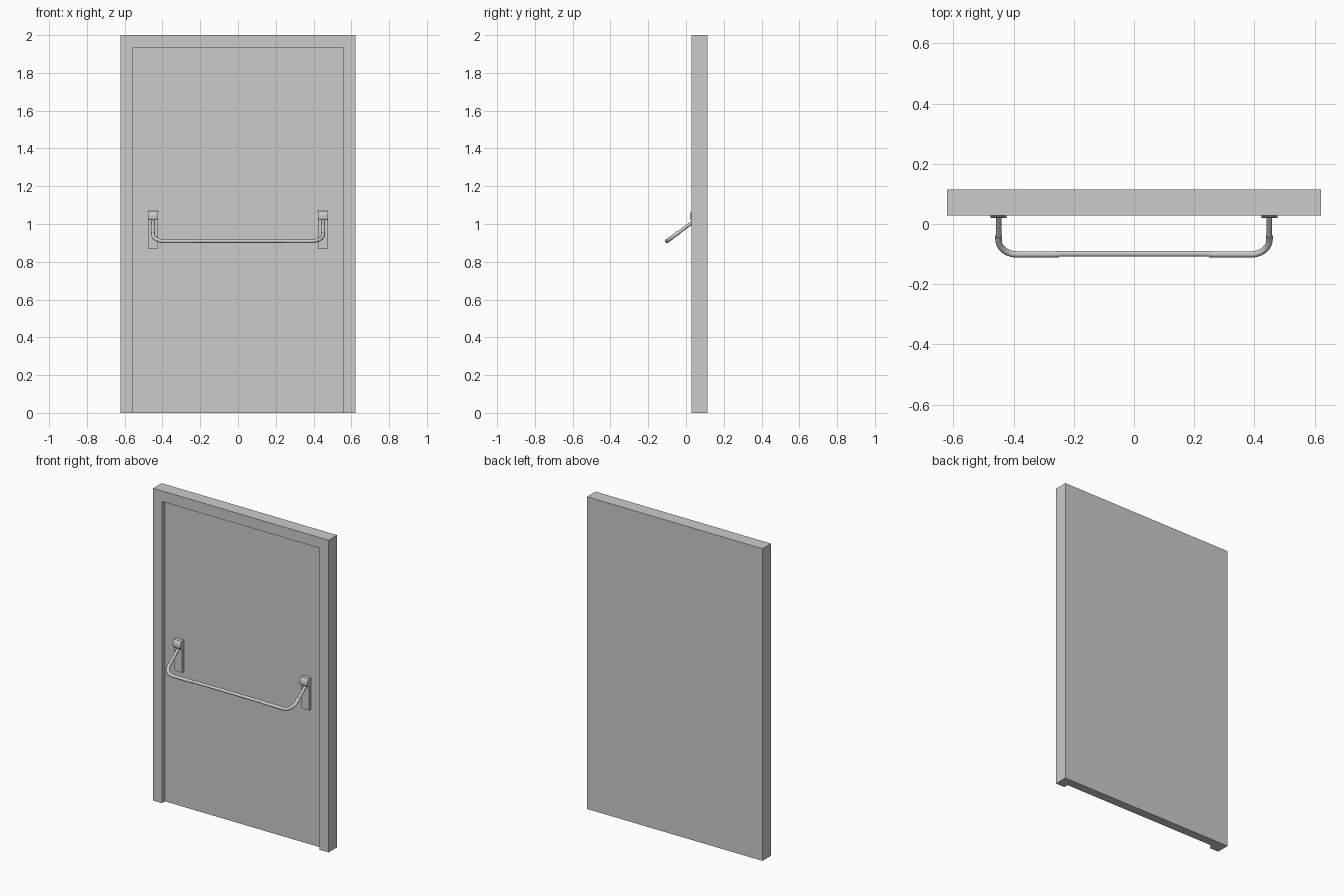
import bpy, bmesh, math
from mathutils import Vector

if "Cube" in bpy.data.objects:
    bpy.data.objects.remove(bpy.data.objects["Cube"])


def box(name, lo, hi):
    bpy.ops.mesh.primitive_cube_add(size=1, location=[(a + b) / 2 for a, b in zip(lo, hi)])
    ob = bpy.context.object
    ob.name = name
    ob.scale = [b - a for a, b in zip(lo, hi)]
    bpy.ops.object.transform_apply(location=True, rotation=False, scale=True)
    return ob


def profile_x(name, pts, x0, x1):
    """Extrude a closed (y, z) profile along x."""
    bm = bmesh.new()
    face = bm.faces.new([bm.verts.new((x0, y, z)) for y, z in pts])
    ext = bmesh.ops.extrude_face_region(bm, geom=[face])
    bmesh.ops.translate(bm, vec=(x1 - x0, 0, 0),
                        verts=[g for g in ext["geom"] if isinstance(g, bmesh.types.BMVert)])
    bmesh.ops.recalc_face_normals(bm, faces=bm.faces)
    me = bpy.data.meshes.new(name)
    bm.to_mesh(me)
    bm.free()
    ob = bpy.data.objects.new(name, me)
    bpy.context.collection.objects.link(ob)
    return ob


def tube(name, pts, radius):
    """Capped round tube along a path, turned into a smooth mesh."""
    cu = bpy.data.curves.new(name, "CURVE")
    cu.dimensions = "3D"
    cu.bevel_depth = radius
    cu.bevel_resolution = 4
    cu.use_fill_caps = True
    sp = cu.splines.new("POLY")
    sp.points.add(len(pts) - 1)
    for p, q in zip(sp.points, pts):
        p.co = (*q, 1)
    ob = bpy.data.objects.new(name, cu)
    bpy.context.collection.objects.link(ob)
    bpy.ops.object.select_all(action="DESELECT")
    ob.select_set(True)
    bpy.context.view_layer.objects.active = ob
    bpy.ops.object.convert(target="MESH")
    bpy.ops.object.shade_smooth_by_angle(angle=math.radians(40))
    return bpy.context.object


# Door leaf and frame in one slab, with the leaf recessed on the front
FRONT, LEAF, BACK = 0.028, 0.058, 0.114
door = box("door_and_frame", (-0.622, FRONT, 0), (0.622, BACK, 2))
cutter = box("recess_cutter", (-0.558, -0.1, -0.1), (0.558, LEAF, 1.932))
cutter.hide_render = True
mod = door.modifiers.new("recess", "BOOLEAN")
mod.operation = "DIFFERENCE"
mod.object = cutter
mod.solver = "EXACT"
bpy.context.view_layer.objects.active = door
bpy.ops.object.modifier_apply(modifier=mod.name)
bpy.data.objects.remove(cutter)

# Push bar layout: arms slope forward and down to the bar
ARM_X, BEND = 0.45, 0.06
top = Vector((0, 0.046, 1.018))
low = Vector((0, -0.101, 0.909))
slope = (low - top).normalized()

for side, word in ((-1, "left"), (1, "right")):
    x = side * ARM_X
    X = Vector((x, 0, 0))
    inward = Vector((-side, 0, 0))

    # Mounting plate and rounded pivot housing
    box(f"{word}_mount_plate", (x - 0.027, 0.038, 0.867), (x + 0.027, LEAF, 1.025))
    profile_x(f"{word}_pivot_housing",
              [(LEAF, 1.02), (0.027, 1.02), (0.021, 1.03), (0.02, 1.045),
               (0.024, 1.06), (0.032, 1.07), (LEAF, 1.07)], x - 0.027, x + 0.027)

    # Straight arm, collar, and bent sleeve reaching along the bar
    start = low - slope * BEND
    tube(f"{word}_arm", [top + X, start + X], 0.0092)
    tube(f"{word}_collar", [start - slope * 0.016 + X, start - slope * 0.004 + X], 0.0118)
    centre = start + X + inward * BEND
    bend = [start - slope * 0.01 + X]
    for i in range(11):
        a = math.pi / 2 * i / 10
        bend.append(centre - inward * BEND * math.cos(a) + slope * BEND * math.sin(a))
    bend.append(low + Vector((side * 0.25, 0, 0)))
    tube(f"{word}_bent_sleeve", bend, 0.0105)

# Central push bar
off = Vector((0, 0.002, 0.001))
tube("push_bar", [low + off + Vector((s * 0.26, 0, 0)) for s in (-1, 1)], 0.0098)
